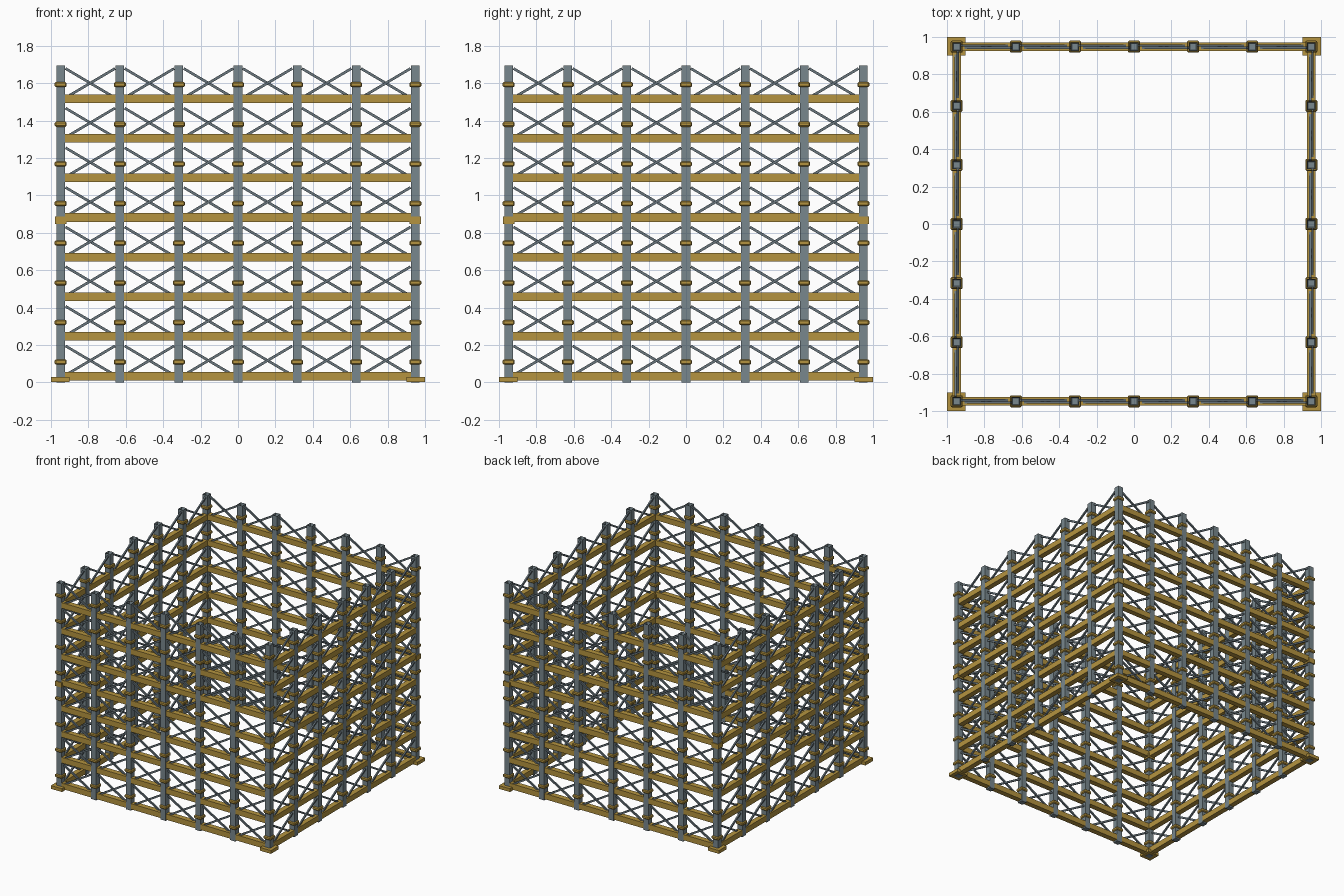
import bpy, bmesh, math
from mathutils import Matrix, Vector

if "Cube" in bpy.data.objects:
    bpy.data.objects.remove(bpy.data.objects["Cube"])

R = 0.948            # distance of each wall from the centre
BAYS, TIERS = 6, 8
PITCH = 2 * R / BAYS
TIER = 1.695 / TIERS
POST = 0.046


def material(name, rgb):
    m = bpy.data.materials.new(name)
    m.diffuse_color = (*rgb, 1)
    m.use_nodes = True
    m.node_tree.nodes["Principled BSDF"].inputs["Base Color"].default_value = m.diffuse_color
    return m


GOLD = material("ochre_paint", (0.46, 0.295, 0.05))
STEEL = material("grey_steel", (0.19, 0.245, 0.27))
DARK = material("dark_steel", (0.14, 0.18, 0.205))


def box(bm, centre, size, tilt=0.0, bevel=0.0):
    """Box tilted about y; returns its faces."""
    mat = (Matrix.Translation(Vector(centre)) @ Matrix.Rotation(tilt, 4, 'Y')
           @ Matrix.Diagonal((*size, 1)))
    verts = bmesh.ops.create_cube(bm, size=1, matrix=mat)['verts']
    if bevel:
        edges = list({e for v in verts for e in v.link_edges})
        bmesh.ops.bevel(bm, geom=edges, offset=bevel, segments=1, affect='EDGES')
        return []
    return list({f for v in verts for f in v.link_faces})


def four_sides(name, mat, build):
    """Build the front wall's parts, then turn copies onto the other walls."""
    bm = bmesh.new()
    build(bm)
    base = bm.verts[:] + bm.edges[:] + bm.faces[:]
    for k in range(1, 4):
        copy = bmesh.ops.duplicate(bm, geom=base)['geom']
        bmesh.ops.rotate(bm, verts=[g for g in copy if isinstance(g, bmesh.types.BMVert)],
                         cent=(0, 0, 0), matrix=Matrix.Rotation(k * math.pi / 2, 3, 'Z'))
    mesh = bpy.data.meshes.new(name)
    bm.to_mesh(mesh)
    bm.free()
    mesh.materials.append(mat)
    bpy.context.collection.objects.link(bpy.data.objects.new(name, mesh))


# upright posts with a square socket in the top
def posts(bm):
    h = TIER * TIERS
    for i in range(BAYS):
        faces = box(bm, (-R + i * PITCH, -R, h / 2), (POST, POST, h))
        top = max(faces, key=lambda f: f.calc_center_median().z)
        bmesh.ops.inset_region(bm, faces=[top], thickness=0.009)
        bmesh.ops.translate(bm, verts=top.verts[:], vec=(0, 0, -0.04))


# horizontal beams, one length per bay
def beams(bm):
    for i in range(BAYS):
        for t in range(TIERS):
            box(bm, (-R + (i + 0.5) * PITCH, -R, t * TIER + 0.034),
                (PITCH - POST + 0.004, 0.044, 0.046))


# bevelled collars around the posts
def collars(bm):
    for i in range(BAYS):
        for t in range(TIERS):
            box(bm, (-R + i * PITCH, -R, t * TIER + 0.109),
                (0.064, 0.064, 0.027), bevel=0.006)


# crossed diagonal braces, the two bars side by side
def braces(bm):
    dx, dz = 0.264, 0.156
    length, angle = math.hypot(dx, dz), math.atan2(dz, dx)
    for i in range(BAYS):
        for t in range(TIERS):
            for s in (-1, 1):
                box(bm, (-R + (i + 0.5) * PITCH, -R + s * 0.006, t * TIER + 0.117),
                    (length, 0.012, 0.014), tilt=s * angle)


# corner foot plates
def feet(bm):
    box(bm, (-0.95, -0.95, 0.0155), (0.1, 0.1, 0.027))


# corner blocks where the upper half stands on the lower half
def joints(bm):
    box(bm, (-R, -R, 0.866), (0.06, 0.06, 0.04))


four_sides("posts", STEEL, posts)
four_sides("beams", GOLD, beams)
four_sides("collars", GOLD, collars)
four_sides("braces", DARK, braces)
four_sides("foot_plates", GOLD, feet)
four_sides("corner_joints", GOLD, joints)
